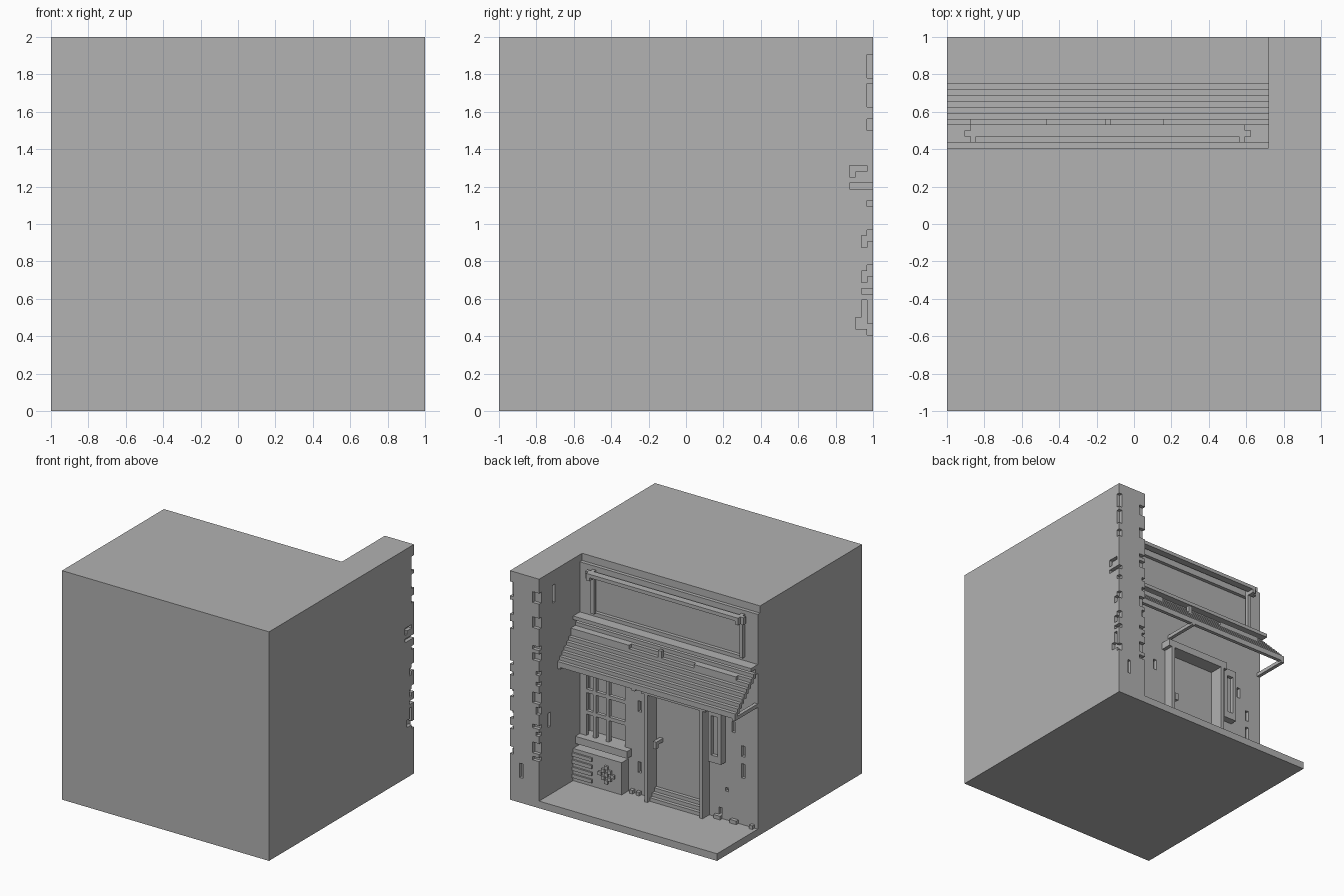
import bpy
import bmesh
import random
from mathutils import Matrix, Vector

default_cube = bpy.data.objects.get("Cube")
if default_cube:
    bpy.data.objects.remove(default_cube, do_unlink=True)

random.seed(4)
UNIT = 2 / 64            # one block of the building grid
SIDE, END = 9, 64        # inner side of the pier, open end of the shopfront
WALL, FLOOR = 18, 2      # wall depth behind the rear face, pavement height

grey = bpy.data.materials.new("plain grey")
grey.use_nodes = True
grey.diffuse_color = (0.445, 0.445, 0.445, 1)
shader = next(n for n in grey.node_tree.nodes if n.type == "BSDF_PRINCIPLED")
shader.inputs["Base Color"].default_value = grey.diffuse_color


def part(name, boxes):
    """Build one object from boxes of (across, depth, height) ranges in grid units."""
    bm = bmesh.new()
    for (a0, a1), (d0, d1), (h0, h1) in boxes:
        low = Vector((1 - a1 * UNIT, 1 - d1 * UNIT, h0 * UNIT))
        high = Vector((1 - a0 * UNIT, 1 - d0 * UNIT, h1 * UNIT))
        size = Matrix.Diagonal((high - low).to_4d())
        bmesh.ops.create_cube(bm, size=1, matrix=Matrix.Translation((low + high) / 2) @ size)
    mesh = bpy.data.meshes.new(name)
    bm.to_mesh(mesh)
    bm.free()
    mesh.materials.append(grey)
    obj = bpy.data.objects.new(name, mesh)
    bpy.context.scene.collection.objects.link(obj)
    return obj


def carve(target, boxes):
    """Cut boxes out of a part."""
    cutter = part("cutter", boxes)
    cutter.hide_render = True
    cut = target.modifiers.new("carve", "BOOLEAN")
    cut.operation, cut.solver, cut.object = "DIFFERENCE", "EXACT", cutter
    cut.use_self = True
    bpy.context.view_layer.objects.active = target
    bpy.ops.object.modifier_apply(modifier=cut.name)
    bpy.data.objects.remove(cutter, do_unlink=True)


# Solid block with the shopfront alcove, cornice step and openings
building = part("building", [((0, END), (0, END), (0, END))])
carve(building, [((SIDE, END + 1), (-1, WALL), (FLOOR, END + 1))])
carve(building, [((SIDE, END + 1), (WALL - 1, WALL + 1), (62, END + 1))])
window, door, sign = (10, 24), (32, 48), (13, 60)
carve(building, [
    (window, (WALL - 1, WALL + 3), (14, 36)),
    (door, (WALL - 1, WALL + 1), (FLOOR, 32)),
    (sign, (WALL - 1, WALL + 1), (49, 59)),
])

# Missing bricks along the outer pier edge: depth range, then height range
chips = [
    ((-1, 1), (57, 61)), ((-1, 1), (52, 56)), ((-1, 1), (48, 50)),
    ((1, 3), (41, 42)), ((3, 4), (40, 42)), ((-1, 4), (38, 39)),
    ((-1, 1), (35, 36)), ((-1, 1), (29, 31)), ((1, 2), (28, 30)),
    ((-1, 1), (23, 25)), ((1, 2), (22, 24)), ((-1, 2), (20, 21)),
    ((1, 2), (16, 19)), ((-1, 1), (13, 15)), ((1, 3), (14, 16)),
]
for depth, height in chips:
    carve(building, [((-1, 1), depth, height)])

# Missing bricks on the inner pier edge and pier faces
height = 13
while height < 60:
    tall = random.choice((1, 2, 3))
    carve(building, [((SIDE - random.choice((1, 2)), SIDE + 1), (-1, 1), (height, height + tall))])
    height += tall + random.choice((1, 2, 3)) + (3 if height > 42 else 0)
carve(building, [((3, 4), (-1, 1), (7, 11))])
carve(building, [((SIDE - 1, SIDE + 1), (6, 7), (55, 60))])
carve(building, [((SIDE - 1, SIDE + 1), (4, 5), (21, 25))])

# Missing bricks in the shop wall: left edge, base, height
for across, base, tall in [(27, 25, 3), (27, 8, 3), (56, 27, 3), (59, 21, 3),
                           (59, 15, 4), (54, 10, 1), (52, 3, 2)]:
    carve(building, [((across, across + 1), (WALL - 1, WALL + 1), (base, base + tall))])

# Loose bricks at the foot of the wall
part("loose_bricks", [((a, a + w), (WALL - 1, WALL), (FLOOR, FLOOR + 1))
                      for a, w in ((25, 1), (27, 1), (51, 2), (56, 2), (62, 1))])

# Sign rail with an end post and lamp knob on either side
part("sign_rail", [((14, 59), (15, 17), (60, 61))])
for side, post, knob in (("left", 13, 12), ("right", 59, 60)):
    part(side + "_rail_bracket", [
        ((post, post + 1), (15, WALL), (59, 61)),
        ((post, post + 1), (WALL - 1, WALL), (49, 60)),
        ((knob, knob + 1), (16, 17), (59, 61)),
    ])

# Ledge above the awning
part("sign_ledge", [((SIDE, END), (15, WALL), (47, 48))])

# Stepped awning falling one block per row, on three arms
part("awning", [((SIDE, END), (WALL - row - 1, WALL - row), (45.5 - row, 47 - row))
                for row in range(10)])
part("awning_front_bar", [((SIDE, END), (8, 9), (36.5, 38))])
for name, across in (("left", SIDE), ("middle", 32), ("right", END - 1)):
    part(name + "_awning_arm", [((across, across + 1), (8, WALL), (36, 37))])

# Patches of raised slats near the top of the awning
part("awning_patches", [((SIDE, 27), (14, 15), (44, 45)), ((36, 37), (14, 15), (44, 46)),
                        ((47, 60), (14, 15), (44, 45))])

# Window frame, glazing bars and sill
left, right = window
bars = [((a, a + 1), (WALL, WALL + 1), (14, 36)) for a in (left, 13, 17, right - 1)]
bars += [((left, right), (WALL, WALL + 1), (h, h + 1)) for h in (20, 26, 32, 35)]
part("window_bars", bars)
part("window_sill", [((SIDE, 25), (16, WALL), (12, 14))])

# Panel under the window with slats and a flower ornament
part("window_base", [((SIDE, 24), (15, WALL), (FLOOR, 11))])
part("base_slats", [((SIDE, 15), (14.5, 15), (h, h + 1)) for h in range(3, 11, 2)])
petals = [((a, a + 1), (14.4, 15), (h, h + 1))
          for a in range(17, 22) for h in range(4, 9)
          if abs(a - 19) + abs(h - 6) in (0, 2)]
part("base_flower", petals)

# Door surround, threshold steps and knob
for side, across in (("left", 31), ("right", 48)):
    part(side + "_door_jamb", [((across, across + 1), (15, WALL), (FLOOR, 32))])
part("door_lintel", [((30, 50), (15, WALL), (32, 34))])
part("door_steps", [(door, (16 + step, WALL + 1), (FLOOR + step, FLOOR + step + 1))
                    for step in range(3)])
part("door_knob", [((33, 34), (17, WALL + 1), (18, 19)), ((33, 34), (16, 17), (17, 19))])

# Narrow framed display case beside the door
case = part("display_case", [((50, 54), (16, WALL), (18, 33))])
carve(case, [((51, 53), (15, 17), (20, 31))])
